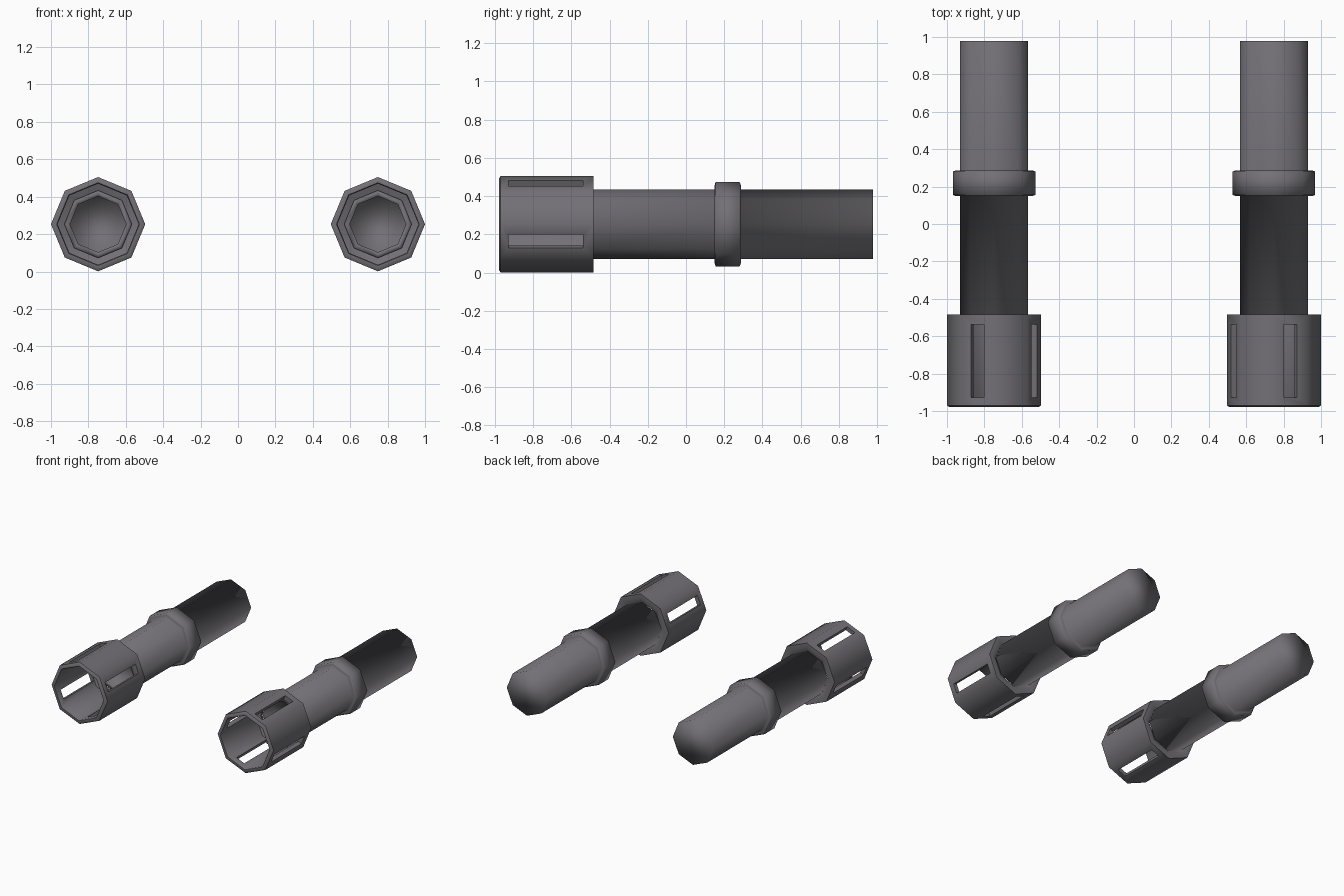
import bpy, bmesh, math
from mathutils import Matrix

if "Cube" in bpy.data.objects:
    bpy.data.objects.remove(bpy.data.objects["Cube"])

SIDES = 8
CX, CZ = 0.748, 0.253

steel = bpy.data.materials.new("gunmetal grey")
steel.diffuse_color = (0.17, 0.163, 0.18, 1)
steel.use_nodes = True
steel.node_tree.nodes["Principled BSDF"].inputs["Base Color"].default_value = steel.diffuse_color


def lathe(name, profile, side, closed=False):
    """Eight-sided lathe around the y axis; profile is (radius, y)."""
    bm = bmesh.new()
    rings = []
    for r, y in profile:
        rings.append([bm.verts.new((side * CX + r * math.cos(k * 2 * math.pi / SIDES), y,
                                    CZ + r * math.sin(k * 2 * math.pi / SIDES)))
                      for k in range(SIDES)])
    pairs = list(zip(rings, rings[1:]))
    if closed:
        pairs.append((rings[-1], rings[0]))
    else:
        bm.faces.new(rings[0])
        bm.faces.new(rings[-1])
    for a, b in pairs:
        for k in range(SIDES):
            n = (k + 1) % SIDES
            bm.faces.new((a[k], a[n], b[n], b[k]))
    bmesh.ops.recalc_face_normals(bm, faces=bm.faces)
    return finish(name, bm)


def finish(name, bm):
    me = bpy.data.meshes.new(name)
    bm.to_mesh(me)
    bm.free()
    me.materials.append(steel)
    ob = bpy.data.objects.new(name, me)
    bpy.context.collection.objects.link(ob)
    return ob


def activate(ob):
    bpy.ops.object.select_all(action='DESELECT')
    ob.select_set(True)
    bpy.context.view_layer.objects.active = ob


for side, label in ((-1, "left"), (1, "right")):
    # barrel with raised collar and shallow bore
    barrel = lathe(label + "_barrel", [
        (0.15, -0.44), (0.15, -0.495), (0.182, -0.495),
        (0.182, 0.15), (0.205, 0.15), (0.221, 0.155), (0.221, 0.28), (0.205, 0.287),
        (0.182, 0.287), (0.182, 0.978)], side)
    activate(barrel)
    bpy.ops.object.shade_smooth()

    # hollow muzzle sleeve
    muzzle = lathe(label + "_muzzle", [
        (0.24, -0.978), (0.252, -0.97), (0.252, -0.484), (0.218, -0.484),
        (0.18, -0.5), (0.18, -0.52), (0.217, -0.535), (0.217, -0.97), (0.222, -0.978)],
        side, closed=True)

    # two crossing slots through the sleeve walls
    for ang in (67.5, -22.5):
        a = math.radians(ang)
        if side < 0:
            a = math.pi - a
        bm = bmesh.new()
        bmesh.ops.create_cube(bm, size=1, matrix=(
            Matrix.Translation((side * CX, -0.733, CZ)) @ Matrix.Rotation(-a, 4, 'Y')
            @ Matrix.Diagonal((0.7, 0.39, 0.075, 1))))
        cutter = finish("slot_cutter", bm)
        cutter.hide_render = True
        mod = muzzle.modifiers.new("slot", 'BOOLEAN')
        mod.operation = 'DIFFERENCE'
        mod.solver = 'EXACT'
        mod.object = cutter
        activate(muzzle)
        bpy.ops.object.modifier_apply(modifier=mod.name)
        bpy.data.objects.remove(cutter)
    activate(muzzle)
    bpy.ops.object.shade_smooth_by_angle(angle=math.radians(50))
